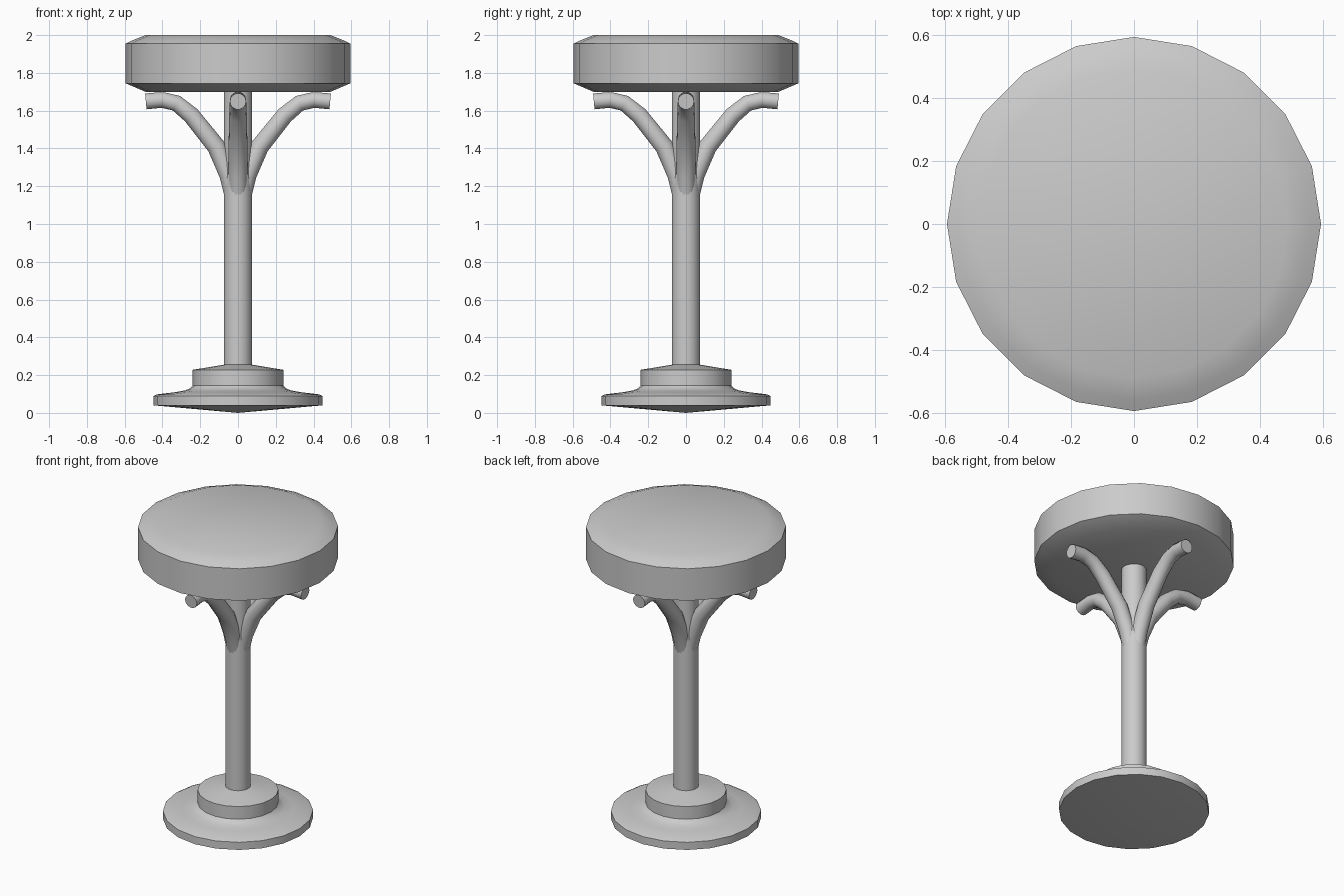
import bpy, bmesh, math
from mathutils import Vector

if "Cube" in bpy.data.objects:
    bpy.data.objects.remove(bpy.data.objects["Cube"])


def finish(name, bm):
    bmesh.ops.recalc_face_normals(bm, faces=bm.faces[:])
    mesh = bpy.data.meshes.new(name)
    bm.to_mesh(mesh)
    bm.free()
    ob = bpy.data.objects.new(name, mesh)
    bpy.context.collection.objects.link(ob)
    bpy.ops.object.select_all(action='DESELECT')
    bpy.context.view_layer.objects.active = ob
    ob.select_set(True)
    bpy.ops.object.shade_smooth_by_angle(angle=math.radians(30))
    return ob


def skin(bm, rings):
    # Quads between successive rings of vertices
    for a, b in zip(rings, rings[1:]):
        n = len(a)
        for i in range(n):
            j = (i + 1) % n
            bm.faces.new((a[i], a[j], b[j], b[i]))


def lathe(name, profile, sides=20, tip=None):
    bm = bmesh.new()
    rings = []
    for r, z in profile:
        rings.append([bm.verts.new((r * math.cos(math.tau * i / sides),
                                    r * math.sin(math.tau * i / sides), z))
                      for i in range(sides)])
    skin(bm, rings)
    bm.faces.new(rings[-1])
    if tip is None:
        bm.faces.new(rings[0])
    else:
        point = bm.verts.new((0, 0, tip))
        for i in range(sides):
            bm.faces.new((rings[0][i], point, rings[0][(i + 1) % sides]))
    return finish(name, bm)


def tube(name, path, radii, turn, sides=14):
    # Tube along an (outward, z) path, rotated about the post
    pts = [Vector((x, 0, z)) for x, z in path]
    bm = bmesh.new()
    rings = []
    for k, p in enumerate(pts):
        t = Vector((0, 0, 0))
        if k > 0:
            t += (p - pts[k - 1]).normalized()
        if k < len(pts) - 1:
            t += (pts[k + 1] - p).normalized()
        t.normalize()
        side = Vector((0, 1, 0))
        up = t.cross(side)
        rings.append([bm.verts.new(p + radii[k] * (math.cos(math.tau * i / sides) * side
                                                   + math.sin(math.tau * i / sides) * up))
                      for i in range(sides)])
    skin(bm, rings)
    bm.faces.new(rings[0])
    bm.faces.new(rings[-1])
    ob = finish(name, bm)
    ob.rotation_euler.z = turn
    return ob


# Round cushion with bevelled rims
lathe("seat", [(0.49, 1.70), (0.595, 1.745), (0.595, 1.955), (0.56, 1.972), (0.49, 2.0)])

# Stepped foot with a shallow conical underside, flowing into the post
lathe("base_and_post", [(0.447, 0.04), (0.447, 0.09), (0.43, 0.098), (0.33, 0.11),
                        (0.28, 0.119), (0.255, 0.13), (0.24, 0.145), (0.24, 0.228),
                        (0.075, 0.255), (0.075, 1.71)], tip=0.0)

# Four curved supports branching out under the seat
path = [(0.02, 1.14), (0.05, 1.26), (0.115, 1.41), (0.247, 1.575),
        (0.325, 1.639), (0.40, 1.657), (0.488, 1.649)]
radii = [0.05, 0.05, 0.05, 0.047, 0.044, 0.043, 0.043]
for n, label in enumerate(("right", "back", "left", "front")):
    tube("support_" + label, path, radii, n * math.pi / 2)
